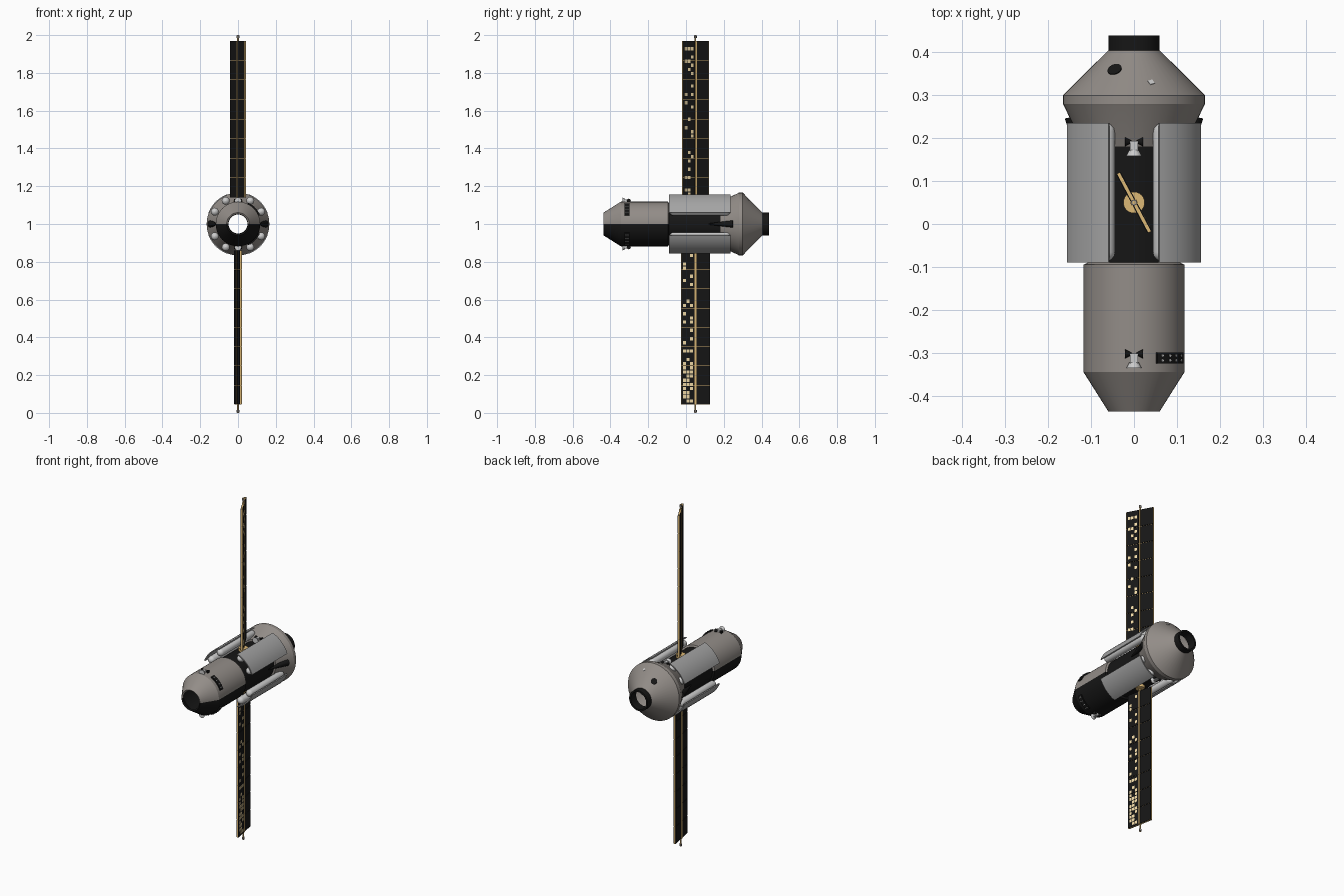
import bpy, bmesh, math, random
from mathutils import Matrix, Vector

if "Cube" in bpy.data.objects:
    bpy.data.objects.remove(bpy.data.objects["Cube"])

random.seed(4)
C = Vector((0, 0, 1))          # hull axis runs along y through here


def mat(name, *rgb):
    m = bpy.data.materials.new(name)
    m.diffuse_color = (*rgb, 1)
    m.use_nodes = True
    m.node_tree.nodes["Principled BSDF"].inputs["Base Color"].default_value = m.diffuse_color
    return m


TAUPE = mat("taupe_paint", 0.29, 0.265, 0.245)
GREY = mat("radiator_grey", 0.37, 0.37, 0.37)
PALE = mat("pale_metal", 0.6, 0.6, 0.6)
BLACK = mat("black", 0.008, 0.008, 0.008)
GOLD = mat("gold_foil", 0.72, 0.48, 0.18)
CELL = mat("bright_cell", 0.9, 0.72, 0.4)


def finish(bm, name, *mats, smooth=True):
    me = bpy.data.meshes.new(name)
    bm.to_mesh(me)
    bm.free()
    ob = bpy.data.objects.new(name, me)
    bpy.context.collection.objects.link(ob)
    for m in mats:
        me.materials.append(m)
    if smooth:
        bpy.context.view_layer.objects.active = ob
        ob.select_set(True)
        bpy.ops.object.shade_smooth_by_angle(angle=math.radians(30))
        ob.select_set(False)
    return ob


def lathe(name, profile, *mats, centre=C, segs=48):
    """Revolve (radius, y) points about y; a second material paints the lower half."""
    bm = bmesh.new()
    rings = [[bm.verts.new(centre + Vector((r * math.cos(t), y, r * math.sin(t))))
              for t in (2 * math.pi * j / segs for j in range(segs))] for r, y in profile]
    for a, b in zip(rings, rings[1:]):
        for j in range(segs):
            k = (j + 1) % segs
            f = bm.faces.new((a[j], b[j], b[k], a[k]))
            f.material_index = int(len(mats) > 1 and j >= segs // 2)
    return finish(bm, name, *mats)


def arc(name, r0, r1, a0, a1, y0, y1, m, n=12):
    """Curved plate around the hull between two angles (degrees)."""
    bm = bmesh.new()
    ts = [math.radians(a0 + (a1 - a0) * i / n) for i in range(n + 1)]
    pts = [(r1, t) for t in ts] + [(r0, t) for t in reversed(ts)]
    vs = [bm.verts.new((r * math.cos(t), y0, 1 + r * math.sin(t))) for r, t in pts]
    quads = [bm.faces.new((vs[i], vs[i + 1], vs[-2 - i], vs[-1 - i])) for i in range(n)]
    ext = bmesh.ops.extrude_face_region(bm, geom=quads)["geom"]
    bmesh.ops.translate(bm, vec=(0, y1 - y0, 0),
                        verts=[g for g in ext if isinstance(g, bmesh.types.BMVert)])
    bmesh.ops.recalc_face_normals(bm, faces=bm.faces[:])
    return finish(bm, name, m)


def add_box(bm, centre, size):
    bmesh.ops.create_cube(bm, size=1, matrix=Matrix.Translation(centre) @ Matrix.Diagonal((*size, 1)))


def add_cone(bm, a, b, r1, r2, segs=16):
    a, b = Vector(a), Vector(b)
    rot = (b - a).to_track_quat('Z', 'Y').to_matrix().to_4x4()
    bmesh.ops.create_cone(bm, cap_ends=True, segments=segs, radius1=r1, radius2=r2,
                          depth=(b - a).length, matrix=Matrix.Translation((a + b) / 2) @ rot)


def cone(name, a, b, r1, r2, m, segs=16):
    bm = bmesh.new()
    add_cone(bm, a, b, r1, r2, segs)
    return finish(bm, name, m)


# Hull: rear section, dark core, wide head, docking ring (open right through)
lathe("rear_hull", [(.052, -.432), (.06, -.437), (.118, -.345), (.118, -.095), (.108, -.09)],
      TAUPE, BLACK)
lathe("core", [(.108, -.09), (.108, .18)], BLACK)
lathe("head", [(.108, .18), (.118, .18), (.163, .275), (.166, .28), (.166, .3), (.06, .405)], TAUPE)
lathe("docking_ring", [(.06, .405), (.06, .44), (.05, .44), (.05, .39)], BLACK)

# Four radiator shells, each covering two propellant tanks
for q in range(4):
    arc(f"radiator_{q}", .161, .167, 90 * q + 21, 90 * q + 69, -.09, .235, GREY)
    for k, off in enumerate((28, 62)):
        t = math.radians(90 * q + off)
        c = Vector((.139 * math.cos(t), 0, 1 + .139 * math.sin(t)))
        ends = [(.021 * math.sin(u), -.066 - .021 * math.cos(u)) for u in (.01, .4, .8, 1.2, 1.57)]
        prof = ends + [(r, .15 - y) for r, y in reversed(ends)]
        lathe(f"tank_{q}_{k}", prof, PALE, centre=c, segs=16)

# Thruster clusters on top and bottom
for s in (1, -1):
    for y in (-.315, .18):
        tag = f"{'top' if s > 0 else 'bottom'}_{'rear' if y < 0 else 'fore'}"
        z = 1 + s * .123
        bm = bmesh.new()
        add_box(bm, (0, y, z), (.018, .026, .016))
        add_cone(bm, (0, y - .008, z), (0, y - .021, z), .011, .018)
        finish(bm, f"thruster_block_{tag}", PALE)
        bm = bmesh.new()
        for sx in (1, -1):
            add_cone(bm, (sx * .006, y + .012, z), (sx * .021, y + .012, z), .003, .011)
        finish(bm, f"thruster_nozzles_{tag}", BLACK)

# Thruster packs on the right side of the rear hull
for name, a0 in (("upper", 22), ("lower", -64)):
    arc(f"{name}_thruster_pack", .115, .125, a0, a0 + 42, -.325, -.3, BLACK)
    bm = bmesh.new()
    for i in range(4):
        t = math.radians(a0 + 6 + 10 * i)
        d = Vector((math.cos(t), 0, math.sin(t)))
        for y in (-.318, -.307):
            p = C + d * .124 + Vector((0, y, 0))
            add_cone(bm, p, p + d * .003, .003, .003, 8)
    finish(bm, f"{name}_pack_nozzles", PALE)

# Tapered side fairings in the left and right gaps
for s in (1, -1):
    cone(f"side_fairing_{s}", (s * .116, .12, 1), (s * .142, .25, 1), .003, .02, BLACK)

# Round window and small square sensor on the head cone
for name, x, y, r, segs, m in (("window", -.045, .36, .017, 24, BLACK),
                               ("square_sensor", .04, .33, .009, 4, PALE)):
    rad = .06 + .405 - y
    p = Vector((x, y, 1 + math.sqrt(rad * rad - x * x)))
    n = Vector((x, rad, p.z - 1)).normalized()
    cone(name, p - n * .004, p + n * .002, r, r, m, segs)

# Solar wings: gold frame, dark cell blocks on both faces, scattered bright cells
ROWS = 8
for name, z0, z1, ang in (("upper", 1.14, 1.97, 28), ("lower", .045, .86, 11)):
    place = Matrix.Translation((0, .05, 0)) @ Matrix.Rotation(math.radians(ang), 4, 'Z')
    frame, cells, bright = bmesh.new(), bmesh.new(), bmesh.new()
    zc, step = (z0 + z1) / 2, (z1 - z0) / ROWS
    add_box(frame, (0, 0, zc), (.007, .156, z1 - z0))
    for sx in (1, -1):
        add_box(frame, (sx * .005, 0, zc), (.006, .008, z1 - z0))
        for sy in (1, -1):
            for i in range(ROWS):
                add_box(cells, (sx * .0045, sy * .041, z0 + (i + .5) * step),
                        (.003, .071, step - .0025))
    for i in range(int((z1 - z0 - .02) / .022)):
        z = z0 + .018 + i * .022
        for j in range(3):
            if random.random() < (.6 if z < .4 else .2):
                add_box(bright, (.0062, -.06 + j * .019, z), (.0008, .015, .017))
    for part, bm, m in (("frame", frame, GOLD), ("cells", cells, BLACK), ("bright_cells", bright, CELL)):
        bm.transform(place)
        finish(bm, f"{name}_wing_{part}", m, smooth=False)

    # Mast, hub at the hull and tip rod
    s = 1 if name == "upper" else -1
    cone(f"{name}_wing_mast", (0, .05, 1 + s * .1), (0, .05, 1 + s), .005, .004, GOLD, 12)
    cone(f"{name}_wing_hub", (0, .05, 1 + s * .1), (0, .05, 1 + s * .125), .025, .025, GOLD, 24)
    cone(f"{name}_wing_tip", (0, .05, 1 + s * .985), (0, .05, 1 + s * .997), .007, .007, TAUPE, 12)
